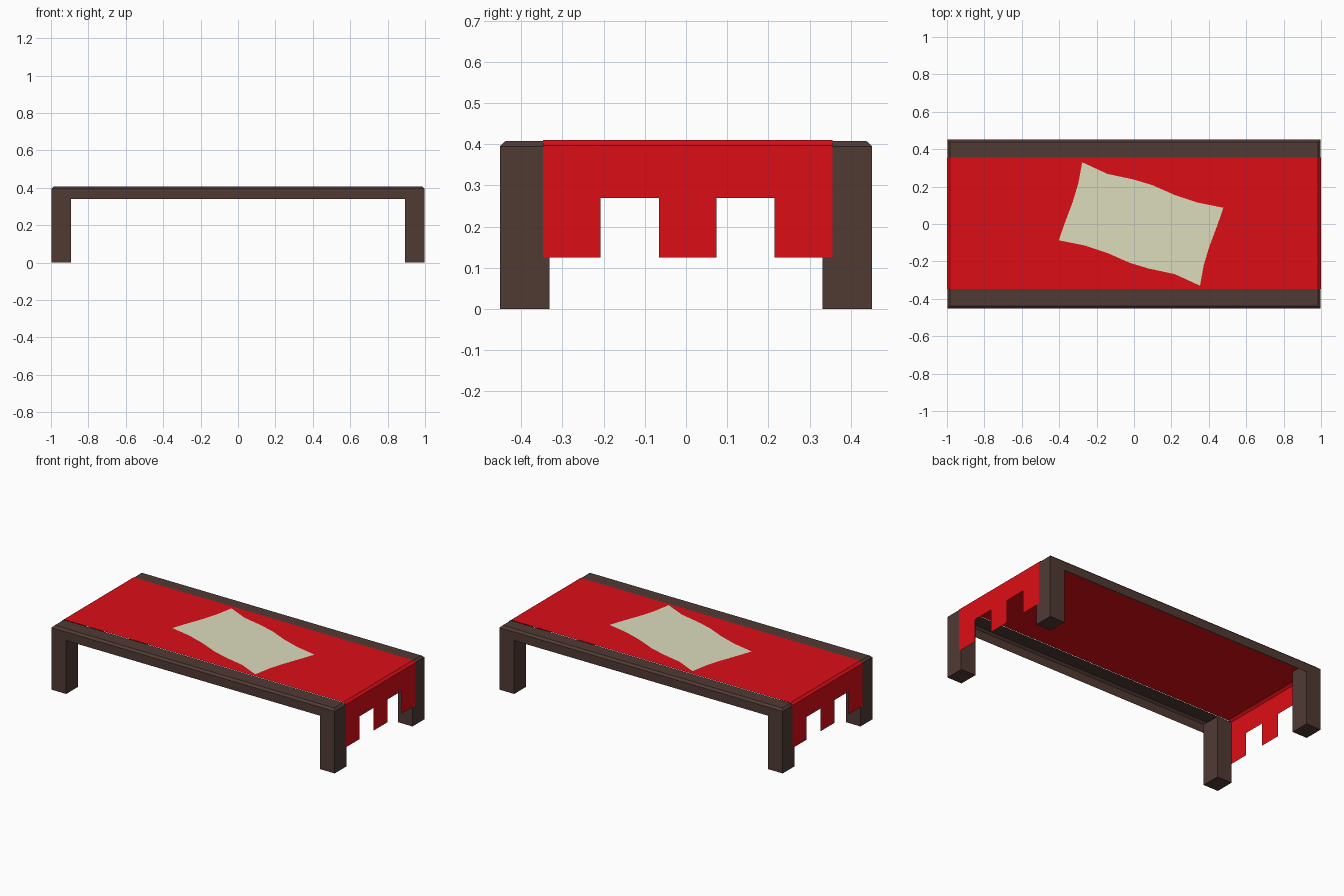
import bpy, bmesh

if "Cube" in bpy.data.objects:
    bpy.data.objects.remove(bpy.data.objects["Cube"])


def material(name, rgb):
    m = bpy.data.materials.new(name)
    m.diffuse_color = (*rgb, 1)
    m.use_nodes = True
    m.node_tree.nodes["Principled BSDF"].inputs["Base Color"].default_value = m.diffuse_color
    return m


WOOD = material("dark_wood", (0.08, 0.042, 0.034))
RED = material("red_cloth", (0.72, 0.004, 0.008))
PAPER = material("parchment", (0.72, 0.72, 0.51))


def finish(name, bm, mat):
    bmesh.ops.remove_doubles(bm, verts=bm.verts, dist=0.0001)
    bmesh.ops.recalc_face_normals(bm, faces=bm.faces)
    mesh = bpy.data.meshes.new(name)
    bm.to_mesh(mesh)
    bm.free()
    mesh.materials.append(mat)
    obj = bpy.data.objects.new(name, mesh)
    bpy.context.collection.objects.link(obj)
    return obj


def add_face(bm, points):
    return bm.faces.new([bm.verts.new(p) for p in points])


X, Y = 0.998, 0.452            # outer half sizes of the frame
LEG_X, LEG_Y = 0.104, 0.121
RAIL_Z, EDGE_Z, TOP_Z = 0.34, 0.395, 0.408
CHAMFER = 0.014
CLOTH_Y = (-0.347, -0.207, -0.066, 0.074, 0.215, 0.356)

# Four square legs
for sx, side in ((-1, "left"), (1, "right")):
    for sy, end in ((-1, "front"), (1, "back")):
        bm = bmesh.new()
        bmesh.ops.create_cube(bm, size=1)
        bmesh.ops.scale(bm, vec=(LEG_X, LEG_Y, EDGE_Z), verts=bm.verts)
        bmesh.ops.translate(bm, verts=bm.verts, vec=(
            sx * (X - LEG_X / 2), sy * (Y - LEG_Y / 2), EDGE_Z / 2))
        finish(f"{end}_{side}_leg", bm, WOOD)

# Long rails: thin apron, chamfered edge and top strip, open underneath
for sy, end, inner in ((-1, "front", -CLOTH_Y[0]), (1, "back", CLOTH_Y[-1])):
    bm = bmesh.new()
    profile = [(X, Y, RAIL_Z), (X, Y, EDGE_Z),
               (X - CHAMFER, Y - CHAMFER, TOP_Z), (X - CHAMFER, inner, TOP_Z)]
    for (xa, ya, za), (xb, yb, zb) in zip(profile, profile[1:]):
        add_face(bm, [(-xa, sy * ya, za), (xa, sy * ya, za),
                      (xb, sy * yb, zb), (-xb, sy * yb, zb)])
    # chamfer across each short end
    for sx in (-1, 1):
        add_face(bm, [(sx * X, sy * Y, EDGE_Z), (sx * X, sy * inner, EDGE_Z),
                      (sx * (X - CHAMFER), sy * inner, TOP_Z),
                      (sx * (X - CHAMFER), sy * (Y - CHAMFER), TOP_Z)])
    finish(f"{end}_rail", bm, WOOD)

# Runner: single sheet over the top, hanging in three tabs at each end
bm = bmesh.new()
for i, (y0, y1) in enumerate(zip(CLOTH_Y, CLOTH_Y[1:])):
    path = [(-1, 0.27), (-1, 0.397), (-0.985, 0.41),
            (0.985, 0.41), (1, 0.397), (1, 0.27)]
    if i % 2 == 0:
        path = [(-1, 0.125)] + path + [(1, 0.125)]
    for (xa, za), (xb, zb) in zip(path, path[1:]):
        add_face(bm, [(xa, y0, za), (xb, y0, zb), (xb, y1, zb), (xa, y1, za)])
finish("runner", bm, RED)

# Paper sheet with wavy edges: half outline turned half a circle
half = [(-0.315, 0.33), (-0.18, 0.268), (-0.04, 0.238), (0.06, 0.208),
        (0.18, 0.155), (0.30, 0.115), (0.44, 0.087), (0.41, 0.0),
        (0.365, -0.12), (0.335, -0.22)]
outline = half + [(-x, -y) for x, y in half]
bm = bmesh.new()
sheet = add_face(bm, [(x + 0.038, y, 0.412) for x, y in reversed(outline)])
bmesh.ops.triangulate(bm, faces=[sheet])
for f in bm.faces:
    f.normal_update()
paper = finish("paper_sheet", bm, PAPER)
# keep the open sheet facing up
if paper.data.polygons[0].normal.z < 0:
    paper.data.flip_normals()
